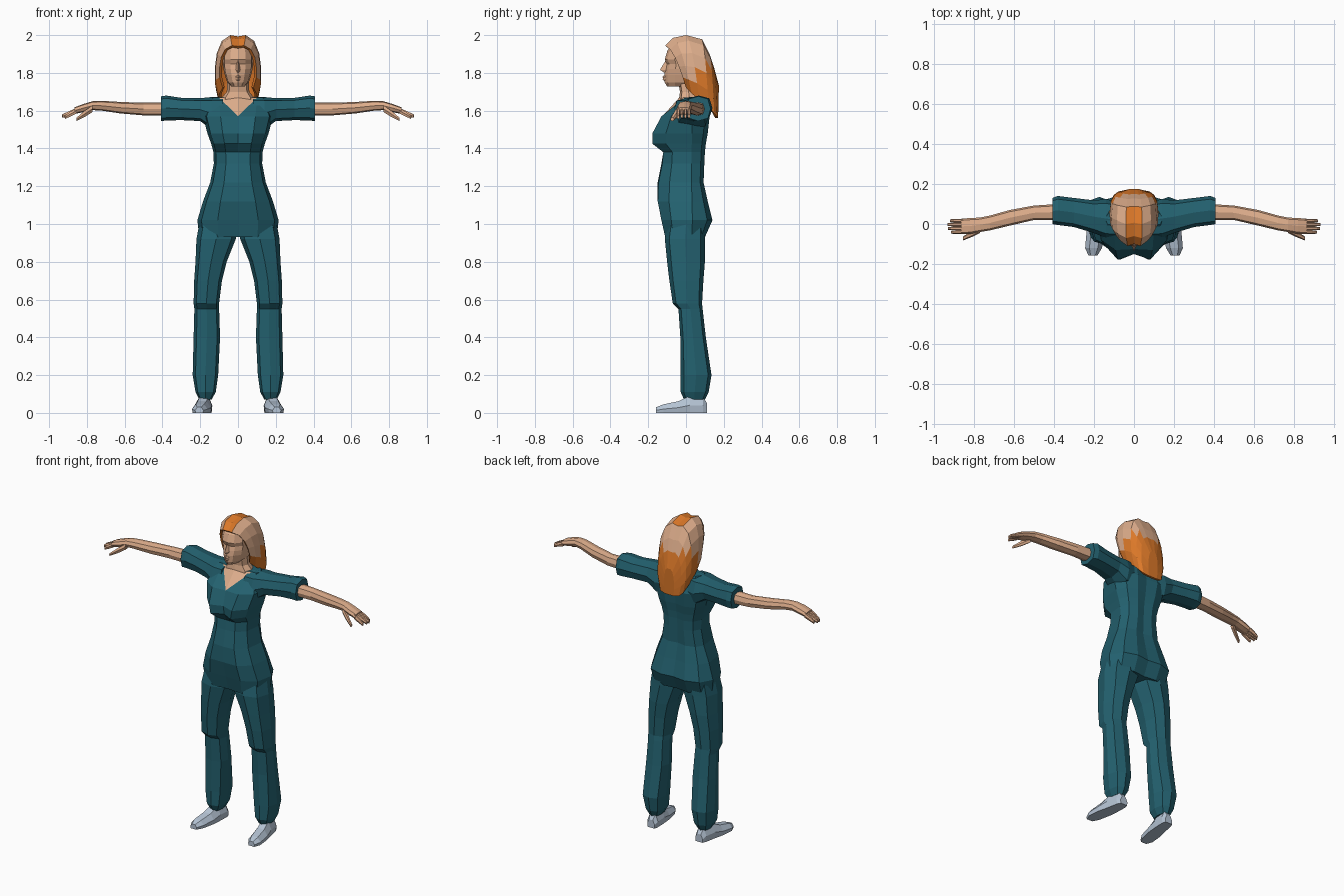
import bpy, bmesh, math


def material(name, rgb):
    m = bpy.data.materials.new(name)
    m.diffuse_color = (*rgb, 1)
    return m


TEAL = material("teal_cloth", (0.017, 0.12, 0.16))
SKIN = material("skin", (0.73, 0.42, 0.26))
ORANGE = material("orange_hair", (0.72, 0.19, 0.022))
SHOE = material("pale_shoe", (0.47, 0.56, 0.67))


def make_object(name, verts, faces, mats, recalc=True):
    mesh = bpy.data.meshes.new(name)
    mesh.from_pydata(verts, [], faces)
    for m in mats:
        mesh.materials.append(m)
    if recalc:
        bm = bmesh.new()
        bm.from_mesh(mesh)
        bmesh.ops.recalc_face_normals(bm, faces=bm.faces)
        bm.to_mesh(mesh)
        bm.free()
    obj = bpy.data.objects.new(name, mesh)
    bpy.context.collection.objects.link(obj)
    return obj


def loft(name, rings, mat, side=1):
    """Closed skin through equal-sized rings, capped at both ends."""
    n = len(rings[0])
    verts = [(side * x, y, z) for r in rings for x, y, z in r]
    faces = [(i * n + j, i * n + (j + 1) % n, (i + 1) * n + (j + 1) % n, (i + 1) * n + j)
             for i in range(len(rings) - 1) for j in range(n)]
    faces += [tuple(range(n)), tuple(range(len(verts) - n, len(verts)))]
    return make_object(name, verts, faces, [mat])


def oval(axis, pos, a0, a1, b0, b1, n=8, k=1.1):
    """Ring filling a box across an axis: z gives (x, y), x gives (y, z)."""
    pts = []
    for i in range(n):
        t = 2 * math.pi * i / n
        ca, sb = math.cos(t), math.sin(t)
        f = k if min(abs(ca), abs(sb)) > 0.1 else 1
        a = (a0 + a1) / 2 + (a1 - a0) / 2 * max(-1, min(1, ca * f))
        b = (b0 + b1) / 2 + (b1 - b0) / 2 * max(-1, min(1, sb * f))
        pts.append((a, b, pos) if axis == 'z' else (pos, a, b))
    return pts


def body_ring(z, w, yc, ys, yb, k=0.5):
    """Symmetric 12-point ring: centre front, side front, side, back."""
    half = [(0, yc), (k * w, ys), (0.9 * w, ys * 0.6), (w, 0.02 + yb * 0.1),
            (0.8 * w, yb * 0.8), (0.4 * w, yb), (0, yb - 0.01)]
    ring = half + [(-x, y) for x, y in half[5:0:-1]]
    return [(x, y, z) for x, y in ring]


# Torso of the suit, with bust, waist and hips
torso_rings = [body_ring(*r) for r in (
    (0.93, 0.205, -0.10, -0.11, 0.10),
    (1.02, 0.215, -0.125, -0.13, 0.14),
    (1.12, 0.185, -0.15, -0.15, 0.115),
    (1.22, 0.147, -0.15, -0.145, 0.093),
    (1.32, 0.128, -0.13, -0.125, 0.097),
    (1.38, 0.13, -0.12, -0.12, 0.10),
    (1.425, 0.142, -0.14, -0.178, 0.105),
    (1.48, 0.162, -0.15, -0.178, 0.115),
    (1.57, 0.185, -0.125, -0.13, 0.125),
    (1.67, 0.145, -0.035, -0.005, 0.085, 0.7))]
torso = loft("torso", torso_rings, TEAL)

# V neckline: split the top centre faces and paint the upper halves
torso.data.materials.append(SKIN)
bm = bmesh.new()
bm.from_mesh(torso.data)
bm.verts.ensure_lookup_table()
top = len(bm.verts) - 12
low = bm.verts[top - 12]
centre = bm.verts[top]
for corner in (bm.verts[top + 1], bm.verts[top + 11]):
    bmesh.ops.connect_verts(bm, verts=[low, corner])
for f in bm.faces:
    if low in f.verts and centre in f.verts:
        f.material_index = 1
bm.to_mesh(torso.data)
bm.free()

# Neck
loft("neck", [oval('z', z, -w, w, y0, y1) for z, w, y0, y1 in (
    (1.63, 0.09, -0.04, 0.07), (1.67, 0.085, -0.036, 0.07),
    (1.70, 0.06, -0.032, 0.06), (1.78, 0.055, -0.045, 0.06))], SKIN)

# Head with recessed eye line
loft("head", [body_ring(*r) for r in (
    (1.728, 0.036, -0.10, -0.094, 0.03),
    (1.75, 0.057, -0.113, -0.097, 0.05),
    (1.79, 0.07, -0.115, -0.098, 0.08),
    (1.82, 0.077, -0.11, -0.094, 0.10),
    (1.847, 0.08, -0.104, -0.086, 0.10),
    (1.872, 0.08, -0.112, -0.10, 0.10),
    (1.92, 0.076, -0.098, -0.086, 0.08),
    (1.955, 0.05, -0.07, -0.06, 0.06))], SKIN)


def wedge(name, rows):
    loft(name, [[(-a, -0.09, z), (0, y, z), (a, -0.09, z)] for z, a, y in rows], SKIN)


wedge("nose", ((1.862, 0.010, -0.11), (1.816, 0.018, -0.138), (1.803, 0.016, -0.118)))
wedge("lips", ((1.786, 0.022, -0.117), (1.778, 0.03, -0.126),
               (1.772, 0.03, -0.121), (1.766, 0.026, -0.125), (1.757, 0.02, -0.114)))

# Hair: arches from the brow, over the crown, to the hanging back
arches = ((-0.11, 1.945, 0.0, 1.72, 0.097), (-0.07, 1.985, 0.03, 1.69, 0.118),
          (0.0, 2.0, 0.07, 1.66, 0.122), (0.085, 1.978, 0.12, 1.62, 0.116),
          (0.125, 1.90, 0.15, 1.585, 0.10), (0.148, 1.83, 0.165, 1.567, 0.078),
          (0.175, 1.73, 0.17, 1.56, 0.035))
half = [(0.33, 0.0), (0.7, 0.09), (0.92, 0.28), (1.0, 0.5), (1.0, 0.75), (0.84, 1.0)]
section = [(-x, t) for x, t in reversed(half)] + [(0, 0.02)] + half
n = len(section)
verts = [(x * w, yt + (yb - yt) * t ** 0.6, zt + (zb - zt) * t)
         for yt, zt, yb, zb, w in arches for x, t in section]
faces = [(i * n + j, i * n + j + 1, (i + 1) * n + j + 1, (i + 1) * n + j)
         for i in range(len(arches) - 1) for j in range(n - 1)]
faces.append(tuple(range(len(verts) - n, len(verts))))
hair = make_object("hair", verts, faces, [SKIN, ORANGE], recalc=False)
for f in hair.data.polygons:
    c = f.center
    crown = abs(c.x) < 0.035 and c.y < 0.08 and c.z > 1.9
    lower = (c.z < 1.825 and c.y > 0.03) or c.z < 1.76
    f.material_index = int(crown or lower)
shell = hair.modifiers.new("thickness", 'SOLIDIFY')
shell.thickness = 0.015
shell.offset = -1
shell.material_offset = 1
shell.material_offset_rim = 1

for side, tag in ((1, "left"), (-1, "right")):
    # Trouser leg
    loft("trouser_leg_" + tag, [oval('z', *r) for r in (
        (1.00, 0.005, 0.205, -0.10, 0.10), (0.92, 0.012, 0.22, -0.112, 0.10),
        (0.80, 0.06, 0.225, -0.10, 0.10), (0.70, 0.085, 0.232, -0.088, 0.092),
        (0.58, 0.10, 0.235, -0.07, 0.085), (0.55, 0.10, 0.231, -0.04, 0.088),
        (0.40, 0.095, 0.235, -0.03, 0.105), (0.20, 0.105, 0.24, -0.028, 0.135),
        (0.11, 0.118, 0.225, -0.028, 0.12), (0.07, 0.14, 0.205, -0.01, 0.10))],
        TEAL, side)

    # Shoe with a flat sole
    loft("shoe_" + tag, [[(cx + u * w, y, v * h) for u, v in (
        (-0.9, 0), (0.9, 0), (1, 0.45), (0.5, 1), (-0.5, 1), (-1, 0.45))]
        for y, cx, w, h in (
            (-0.158, 0.205, 0.022, 0.03), (-0.12, 0.202, 0.042, 0.045),
            (-0.04, 0.19, 0.047, 0.062), (0.02, 0.18, 0.042, 0.09),
            (0.09, 0.172, 0.036, 0.085), (0.112, 0.17, 0.026, 0.05))], SHOE, side)

    # Short sleeve
    loft("sleeve_" + tag, [oval('x', *r) for r in (
        (0.08, -0.07, 0.11, 1.50, 1.672), (0.14, -0.07, 0.125, 1.50, 1.672),
        (0.20, -0.045, 0.118, 1.545, 1.666), (0.30, -0.015, 0.13, 1.55, 1.668),
        (0.38, -0.005, 0.14, 1.548, 1.68), (0.408, 0.0, 0.13, 1.545, 1.676))],
        TEAL, side)

    # Bare arm and palm
    loft("arm_" + tag, [oval('x', *r) for r in (
        (0.38, 0.02, 0.10, 1.573, 1.645), (0.50, 0.02, 0.092, 1.575, 1.642),
        (0.62, -0.008, 0.07, 1.585, 1.646), (0.72, -0.032, 0.042, 1.60, 1.652),
        (0.77, -0.04, 0.032, 1.603, 1.65), (0.82, -0.05, 0.03, 1.592, 1.635),
        (0.865, -0.05, 0.026, 1.583, 1.618))], SKIN, side)

    # Thumb
    loft("thumb_" + tag, [oval('x', *r, n=6) for r in (
        (0.77, -0.045, -0.012, 1.592, 1.628), (0.81, -0.065, -0.035, 1.567, 1.602),
        (0.855, -0.083, -0.063, 1.545, 1.563))], SKIN, side)

    # Four fingers, drooping at the tips
    for k, length in enumerate((0.915, 0.93, 0.932, 0.92)):
        y = -0.05 + 0.019 * k
        drop = 0.006 * (k == 0)
        loft(f"finger_{k + 1}_{tag}", [oval('x', *r, n=6) for r in (
            (0.855, y, y + 0.019, 1.585, 1.614),
            (0.89, y, y + 0.019, 1.573 - drop, 1.60 - drop),
            (length, y + 0.002, y + 0.016, 1.562 - drop, 1.58 - drop))], SKIN, side)
